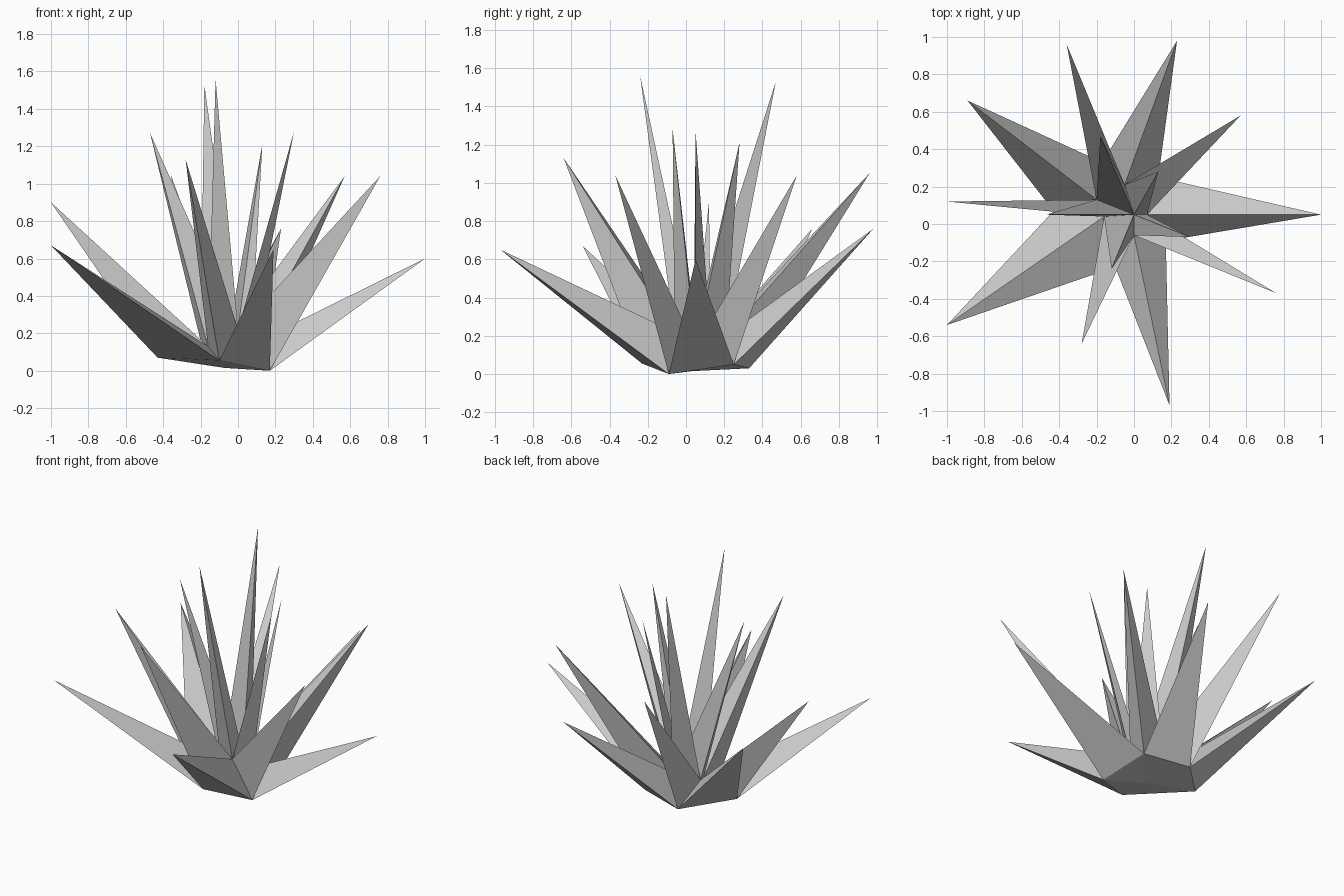
import bpy, bmesh

if "Cube" in bpy.data.objects:
    bpy.data.objects.remove(bpy.data.objects["Cube"])

# Core: a squashed 12-corner, 20-face solid (bottom pole, two rings of five, top pole)
bottom = (-0.07, 0.03, 0.015)
top = (0.0, 0.05, 0.22)
lower = [(0.17, -0.09, 0.0), (0.13, 0.25, 0.05), (-0.17, 0.33, 0.03),
         (-0.43, 0.07, 0.07), (-0.10, -0.23, 0.055)]
upper = [(0.07, 0.05, 0.14), (-0.05, 0.21, 0.20), (-0.20, 0.13, 0.16),
         (-0.16, 0.04, 0.13), (0.0, -0.06, 0.22)]

# Spike tips, one ring per band of core faces, counter-clockwise from +x
low_tips = [(1.0, 0.05, 0.60), (0.23, 0.98, 0.76), (-0.89, 0.66, 0.76),
            (-1.0, -0.54, 0.67), (0.19, -0.97, 0.65)]
mid_tips = [(0.57, 0.58, 1.04), (-0.36, 0.96, 1.05), (-1.0, 0.12, 0.90),
            (-0.28, -0.64, 1.13), (0.76, -0.37, 1.04)]
top_tips = [(0.13, 0.28, 1.21), (-0.18, 0.47, 1.53), (-0.47, 0.05, 1.27),
            (-0.12, -0.24, 1.56), (0.30, -0.07, 1.28)]

bm = bmesh.new()
b, t = bm.verts.new(bottom), bm.verts.new(top)
lo = [bm.verts.new(p) for p in lower]
up = [bm.verts.new(p) for p in upper]


def spike(base, tip):
    """Replace a triangular core face with a long three-sided spike."""
    v = bm.verts.new(tip)
    for i in range(3):
        bm.faces.new((base[i], base[(i + 1) % 3], v))


for i in range(5):
    j = (i + 1) % 5
    bm.faces.new((b, lo[j], lo[i]))                    # plain underside
    spike((lo[i], lo[j], up[i]), low_tips[i])          # low outer leaves
    spike((lo[j], up[j], up[i]), mid_tips[i])          # middle leaves
    spike((up[i], up[j], t), top_tips[i])              # upright inner leaves

bmesh.ops.recalc_face_normals(bm, faces=bm.faces)
mesh = bpy.data.meshes.new("spiky_plant")
bm.to_mesh(mesh)
bm.free()
bpy.context.collection.objects.link(bpy.data.objects.new("spiky_plant", mesh))
